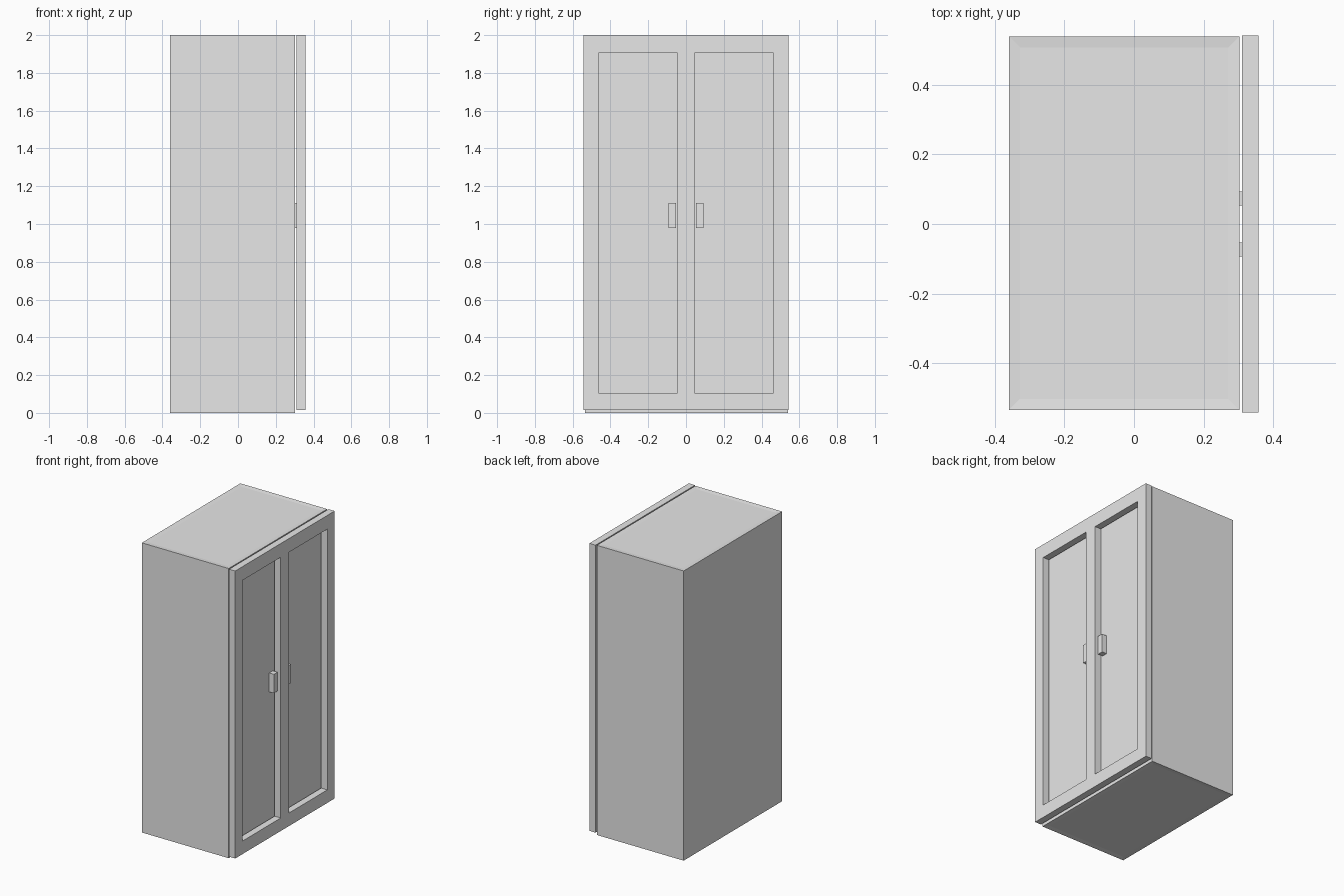
import bpy
import bmesh

cube = bpy.data.objects.get("Cube")
if cube:
    bpy.data.objects.remove(cube, do_unlink=True)

COLOUR = (0.8, 0.8, 0.8, 1.0)
grey = bpy.data.materials.new("light_grey")
grey.use_nodes = True
grey.diffuse_color = COLOUR
grey.node_tree.nodes["Principled BSDF"].inputs["Base Color"].default_value = COLOUR


def finish(name, bm):
    mesh = bpy.data.meshes.new(name)
    bmesh.ops.recalc_face_normals(bm, faces=bm.faces)
    bm.to_mesh(mesh)
    bm.free()
    mesh.materials.append(grey)
    obj = bpy.data.objects.new(name, mesh)
    bpy.context.collection.objects.link(obj)
    return obj


def box_mesh(x, y, z):
    """Box spanning the three given (low, high) ranges."""
    bm = bmesh.new()
    bmesh.ops.create_cube(bm, size=1)
    for v in bm.verts:
        v.co = [span[0] if c < 0 else span[1] for c, span in zip(v.co, (x, y, z))]
    return bm


# Cabinet body with very shallow inset top and bottom panels
body = box_mesh((-0.36, 0.303), (-0.535, 0.54), (0, 2))
body.normal_update()
panels = [f for f in body.faces if abs(f.normal.z) > 0.9]
bmesh.ops.inset_individual(body, faces=panels, thickness=0.045, depth=0)
for f in panels:
    bmesh.ops.translate(body, verts=f.verts, vec=f.normal * -0.003)
finish("cabinet_body", body)

# Front frame: a grid of cells, leaving two tall openings, extruded to depth
FRONT, REAR = 0.358, 0.311
ys = (-0.542, -0.463, -0.045, 0.045, 0.463, 0.543)
zs = (0.015, 0.105, 1.905, 2)
frame = bmesh.new()
grid = [[frame.verts.new((REAR, y, z)) for z in zs] for y in ys]
for i in range(len(ys) - 1):
    for j in range(len(zs) - 1):
        if j == 1 and i in (1, 3):
            continue
        frame.faces.new((grid[i][j], grid[i + 1][j], grid[i + 1][j + 1], grid[i][j + 1]))
cells = frame.faces[:]
result = bmesh.ops.extrude_face_region(frame, geom=cells, use_keep_orig=True)
moved = [g for g in result["geom"] if isinstance(g, bmesh.types.BMVert)]
bmesh.ops.translate(frame, verts=moved, vec=(FRONT - REAR, 0, 0))
finish("door_frame", frame)

# Paired handles, one beside the centre post on each door
for side, sign in (("left", 1), ("right", -1)):
    span = sorted((sign * 0.053, sign * 0.093))
    finish("handle_" + side, box_mesh((0.3, 0.34), span, (0.98, 1.11)))
